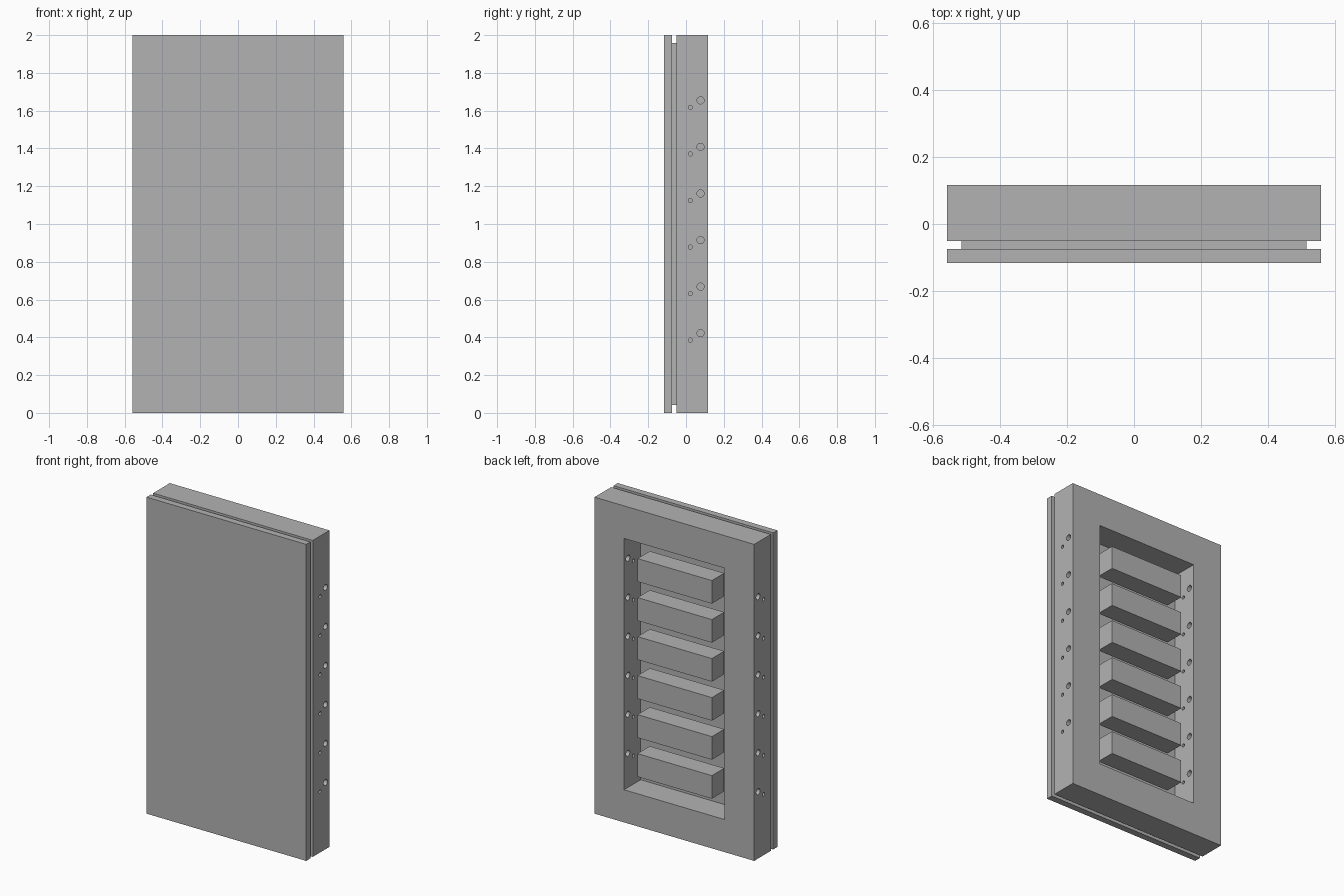
import bpy, bmesh
from math import pi, radians
from mathutils import Matrix, Vector

cube = bpy.data.objects.get("Cube")
if cube:
    bpy.data.objects.remove(cube, do_unlink=True)

# Overall sizes
HALF_W, HEIGHT = 0.558, 2.0
FRONT, PLATE_BACK, FRAME_FRONT, BACK = -0.116, -0.074, -0.05, 0.116
MARGIN = 0.206      # width of the frame border
INSET = 0.043       # depth of the groove around the edge
PITCH, FIRST_Z, COUNT = 0.2465, 0.385, 6

grey = bpy.data.materials.new("plain_grey")
grey.use_nodes = True
grey.diffuse_color = (0.45, 0.45, 0.45, 1)
grey.node_tree.nodes["Principled BSDF"].inputs["Base Color"].default_value = grey.diffuse_color


def finish(name, bm):
    mesh = bpy.data.meshes.new(name)
    bm.to_mesh(mesh)
    bm.free()
    mesh.materials.append(grey)
    obj = bpy.data.objects.new(name, mesh)
    bpy.context.collection.objects.link(obj)
    return obj


def box(name, half_x, y0, y1, z0, z1):
    bm = bmesh.new()
    size = Matrix.Diagonal((2 * half_x, y1 - y0, z1 - z0, 1))
    place = Matrix.Translation(Vector((0, (y0 + y1) / 2, (z0 + z1) / 2)))
    bmesh.ops.create_cube(bm, size=1, matrix=place @ size)
    return finish(name, bm)


def cut(target, cutter):
    cutter.hide_render = True
    mod = target.modifiers.new("cut", "BOOLEAN")
    mod.operation = "DIFFERENCE"
    mod.solver = "EXACT"
    mod.object = cutter
    bpy.ops.object.select_all(action="DESELECT")
    bpy.context.view_layer.objects.active = target
    target.select_set(True)
    bpy.ops.object.modifier_apply(modifier=mod.name)
    bpy.data.objects.remove(cutter, do_unlink=True)


# Front panel and the smaller core that leaves a groove behind it
box("front_panel", HALF_W, FRONT, PLATE_BACK, 0, HEIGHT)
box("groove_core", HALF_W - INSET, PLATE_BACK, FRAME_FRONT, INSET, HEIGHT - INSET)

# Rear frame with its rectangular opening
frame = box("rear_frame", HALF_W, FRAME_FRONT, BACK, 0, HEIGHT)
cut(frame, box("opening_cutter", HALF_W - MARGIN, FRAME_FRONT - 0.1, BACK + 0.1,
               MARGIN, HEIGHT - MARGIN))

# Pairs of round holes drilled through both side rails
bm = bmesh.new()
for i in range(COUNT):
    z = FIRST_Z + i * PITCH
    for y, dz, radius in ((0.023, 0, 0.011), (0.077, 0.037, 0.019)):
        place = Matrix.Translation((0, y, z + dz)) @ Matrix.Rotation(pi / 2, 4, "Y")
        bmesh.ops.create_cone(bm, cap_ends=True, segments=24, radius1=radius,
                              radius2=radius, depth=2 * HALF_W + 0.2, matrix=place)
cut(frame, finish("hole_cutter", bm))
bpy.ops.object.shade_smooth_by_angle(angle=radians(30))

# Row of blocks inside the opening
for i in range(COUNT):
    z = FIRST_Z + i * PITCH
    box(f"cross_block_{i + 1}", 0.26, -0.01, BACK - 0.003, z - 0.073, z + 0.073)
